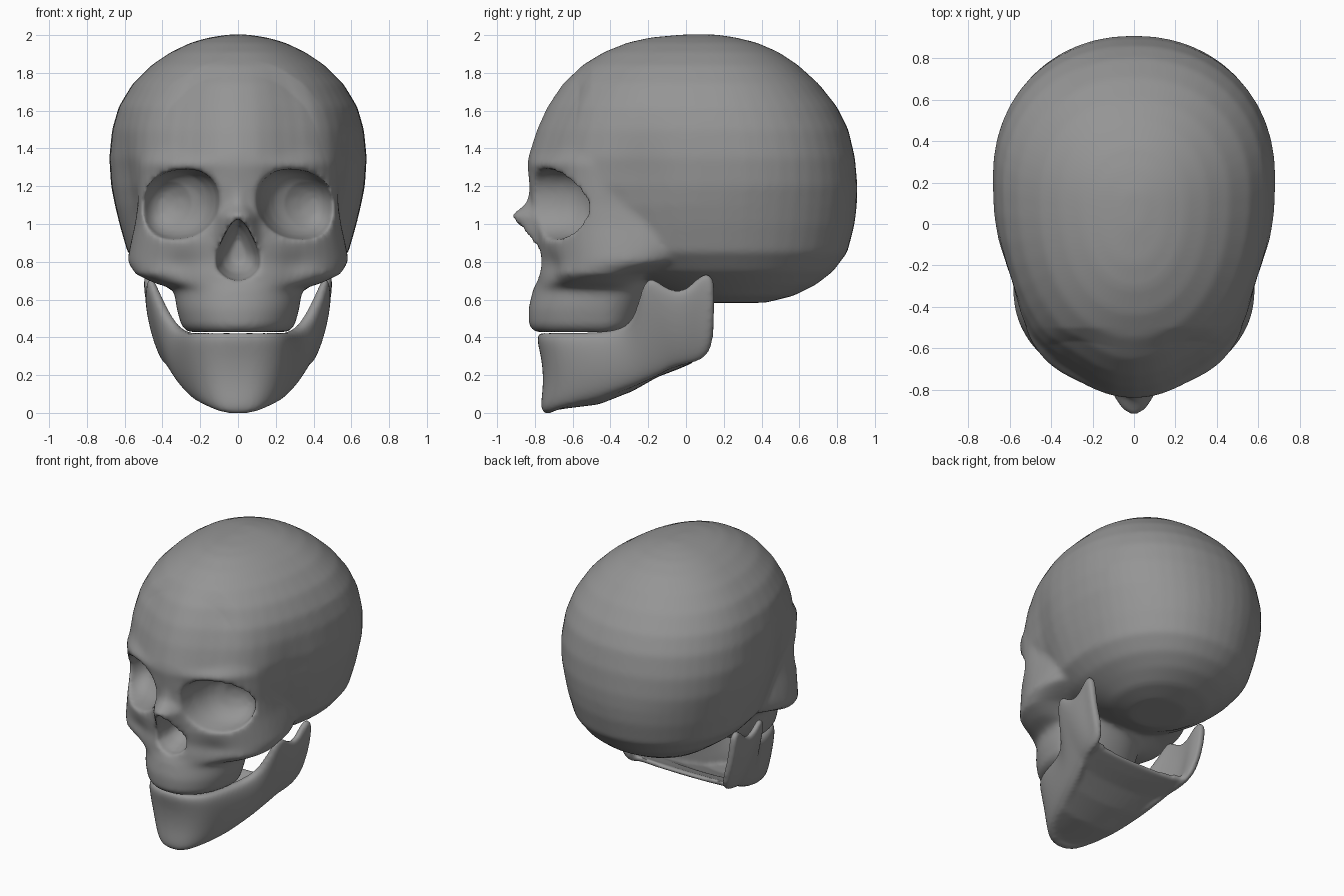
import bpy, bmesh, math
from mathutils import Vector

if "Cube" in bpy.data.objects:
    bpy.data.objects.remove(bpy.data.objects["Cube"])


def loft(name, rings):
    """Skin a list of equal-length closed rings and cap both ends."""
    bm = bmesh.new()
    rows = [[bm.verts.new(p) for p in r] for r in rings]
    n = len(rows[0])
    for a, b in zip(rows, rows[1:]):
        for i in range(n):
            j = (i + 1) % n
            bm.faces.new((a[i], a[j], b[j], b[i]))
    bm.faces.new(rows[0])
    bm.faces.new(rows[-1])
    bmesh.ops.recalc_face_normals(bm, faces=bm.faces[:])
    mesh = bpy.data.meshes.new(name)
    bm.to_mesh(mesh)
    bm.free()
    ob = bpy.data.objects.new(name, mesh)
    bpy.context.collection.objects.link(ob)
    return ob


def spow(v, e):
    return math.copysign(abs(v) ** (2 / e), v)


def egg(z, hw, yf, yw, yb, e=2.15, n=48):
    """Horizontal slice: half width, front y, y of widest point, back y."""
    out = []
    for i in range(n):
        a = 2 * math.pi * i / n
        s = spow(math.sin(a), e)
        out.append((hw * spow(math.cos(a), e), yw + s * (yb - yw if s > 0 else yw - yf), z))
    return out


def apply_mod(ob, kind, **props):
    bpy.context.view_layer.objects.active = ob
    m = ob.modifiers.new(kind.lower(), kind)
    for k, v in props.items():
        setattr(m, k, v)
    bpy.ops.object.modifier_apply(modifier=m.name)


def join(target, others):
    bpy.ops.object.select_all(action='DESELECT')
    for ob in [target] + others:
        ob.select_set(True)
    bpy.context.view_layer.objects.active = target
    bpy.ops.object.join()


def bump(v, centre, radius):
    return math.exp(-((v - centre) / radius) ** 2)


# braincase
skull = loft("skull", [egg(*s) for s in (
    (.583, .18, .05, .25, .42), (.62, .31, -.05, .25, .57), (.68, .40, -.2, .25, .69),
    (.75, .50, -.4, .22, .78), (.85, .585, -.55, .2, .855), (1.0, .628, -.65, .2, .893),
    (1.1, .652, -.76, .2, .905), (1.2, .672, -.83, .22, .908), (1.35, .682, -.838, .22, .895),
    (1.5, .667, -.79, .2, .86), (1.62, .632, -.735, .17, .80), (1.74, .56, -.655, .15, .705),
    (1.84, .46, -.55, .13, .595), (1.91, .355, -.435, .12, .49), (1.96, .25, -.31, .1, .375),
    (1.987, .155, -.19, .1, .265), (2.003, .05, -.02, .1, .16))])

# upper jaw, cheeks and brow
face = loft("face", [egg(*s, 2.1) for s in (
    (.428, .265, -.80, -.45, -.31), (.46, .30, -.832, -.45, -.26), (.55, .325, -.835, -.45, -.22),
    (.655, .34, -.81, -.43, -.18), (.69, .45, -.79, -.45, -.22), (.735, .545, -.785, -.42, -.18),
    (.80, .59, -.775, -.31, .1), (.87, .583, -.785, -.3, .2), (1.0, .565, -.80, -.3, .2),
    (1.1, .558, -.82, -.3, .2), (1.2, .56, -.83, -.3, .2), (1.32, .56, -.842, -.3, .2),
    (1.42, .53, -.80, -.3, .2), (1.52, .45, -.74, -.3, .2))])

# nasal bone
nose = loft("nose", [egg(z, hw, yf, -.6, -.5, 1.9, 24) for z, hw, yf in (
    (.70, .15, -.79), (.78, .18, -.795), (.85, .18, -.83), (.95, .165, -.885),
    (1.045, .14, -.93), (1.11, .10, -.85), (1.22, .07, -.825))])

join(skull, [face, nose])
apply_mod(skull, 'REMESH', mode='VOXEL', voxel_size=.018)


# eye socket and nose cutters
def socket(side):
    rings = []
    for d, k in ((-1.1, 1.03), (-.68, 1.0), (-.6, .92), (-.54, .78), (-.49, .55), (-.46, .2)):
        ring = []
        for i in range(32):
            a = 2 * math.pi * i / 32
            dx, dz = .206 * k * spow(math.cos(a), 2.2), .183 * k * spow(math.sin(a), 2.2)
            ring.append((side * (.306 + dx), d + .55 * dx, 1.105 + dz - .1 * dx))
        rings.append(ring)
    return loft("socket_cutter", rings)


half = [(0, 1.035), (.045, .99), (.085, .91), (.115, .83), (.11, .76), (.06, .715), (0, .70)]
pear = half + [(-x, z) for x, z in half[-2:0:-1]]
aperture = loft("nose_cutter", [[(x * k, y, .85 + (z - .85) * k) for x, z in pear]
                                for y, k in ((-1.1, 1), (-.74, 1), (-.64, .75), (-.58, .4))])
for cutter in (socket(1), socket(-1), aperture):
    apply_mod(skull, 'BOOLEAN', object=cutter, operation='DIFFERENCE', solver='EXACT')
    bpy.data.objects.remove(cutter)
apply_mod(skull, 'REMESH', mode='VOXEL', voxel_size=.015)
apply_mod(skull, 'SMOOTH', factor=.5, iterations=9)

# temple hollows, receding brow sides, hollows beside the nose
for v in skull.data.vertices:
    x, y, z = v.co
    ax = abs(x)
    gate = min(1, max(0, (ax - .4) / .1))
    v.co.x -= math.copysign(gate * .035 * bump(y, -.27, .17) * bump(z, 1.2, .28), x)
    if y < -.5:
        v.co.y += .03 * bump(ax, .3, .1) * bump(z, .76, .09)
        fade = min(1, (-.5 - y) / .1) * min(1, max(0, (z - .9) / .2))
        v.co.y += .035 * fade * bump(ax, .28, .15)
        v.co.y -= .015 * bump(ax, .3, .16) * bump(z, 1.32, .04)

# lower jaw: upright sections swept from chin to hinge, then mirrored
# top x, y, z, bottom x, y, z, thickness, bulge
stations = [
    (0, -.81, .428, 0, -.79, -.012, .10, -.05), (.13, -.795, .428, .11, -.77, -.008, .10, -.035),
    (.24, -.715, .428, .20, -.65, .03, .10, .01), (.285, -.57, .428, .26, -.46, .065, .09, .03),
    (.325, -.38, .435, .32, -.28, .135, .08, .03), (.385, -.285, .49, .345, -.19, .18, .07, .03),
    (.47, -.245, .69, .365, -.13, .205, .06, .025), (.495, -.19, .735, .375, -.09, .225, .055, .025),
    (.495, -.10, .655, .39, -.04, .24, .055, .025), (.495, -.01, .645, .40, .02, .255, .055, .025),
    (.50, .06, .725, .405, .06, .265, .06, .02), (.505, .11, .75, .41, .10, .285, .06, .02),
    (.505, .155, .71, .43, .145, .36, .05, .02)]
full = [(-s[0], s[1], s[2], -s[3], *s[4:]) for s in stations[:0:-1]] + stations
mids = [Vector(((s[0] + s[3]) / 2, (s[1] + s[4]) / 2, 0)) for s in full]
rings = []
for i, s in enumerate(full):
    t = (mids[min(i + 1, len(mids) - 1)] - mids[max(i - 1, 0)]).normalized()
    inward = Vector((-t.y, t.x, 0))
    top, bot = Vector(s[0:3]), Vector(s[3:6])
    us = (.03, .3, .65, .95)
    outer = [top.lerp(bot, u) - inward * s[7] * math.sin(math.pi * u) for u in us]
    inner = [p + inward * s[6] for p in outer]
    mid = inward * s[6] / 2
    rings.append([top + mid] + outer + [bot + mid] + inner[::-1])
jaw = loft("lower_jaw", rings)
apply_mod(jaw, 'SUBSURF', levels=2)

# closed underside between the two jaw halves, sagging at the middle
rings = []
for y, w, z, sag in ((-.72, .10, .02, .01), (-.62, .19, .045, .02), (-.46, .24, .075, .03),
                     (-.28, .30, .145, .03), (-.13, .345, .22, .03), (-.01, .365, .26, .03),
                     (.07, .38, .29, .03)):
    us = [i / 5 - 1 for i in range(11)]
    under = [(w * u, y - .12 * (1 - u * u) * max(0, y + .3), z - sag * (1 - u * u)) for u in us]
    rings.append(under + [(a, b, c + .035) for a, b, c in under[::-1]])
floor = loft("jaw_floor", rings)
join(jaw, [floor])
apply_mod(jaw, 'REMESH', mode='VOXEL', voxel_size=.013)
apply_mod(jaw, 'SMOOTH', factor=.5, iterations=8)

# dark grey, smooth shading
grey = bpy.data.materials.new("dark_grey")
grey.diffuse_color = (.3, .3, .3, 1)
grey.use_nodes = True
grey.node_tree.nodes["Principled BSDF"].inputs["Base Color"].default_value = grey.diffuse_color
for ob in (skull, jaw):
    ob.data.materials.clear()
    ob.data.materials.append(grey)
    bpy.ops.object.select_all(action='DESELECT')
    ob.select_set(True)
    bpy.context.view_layer.objects.active = ob
    bpy.ops.object.shade_smooth_by_angle(angle=math.radians(60))
